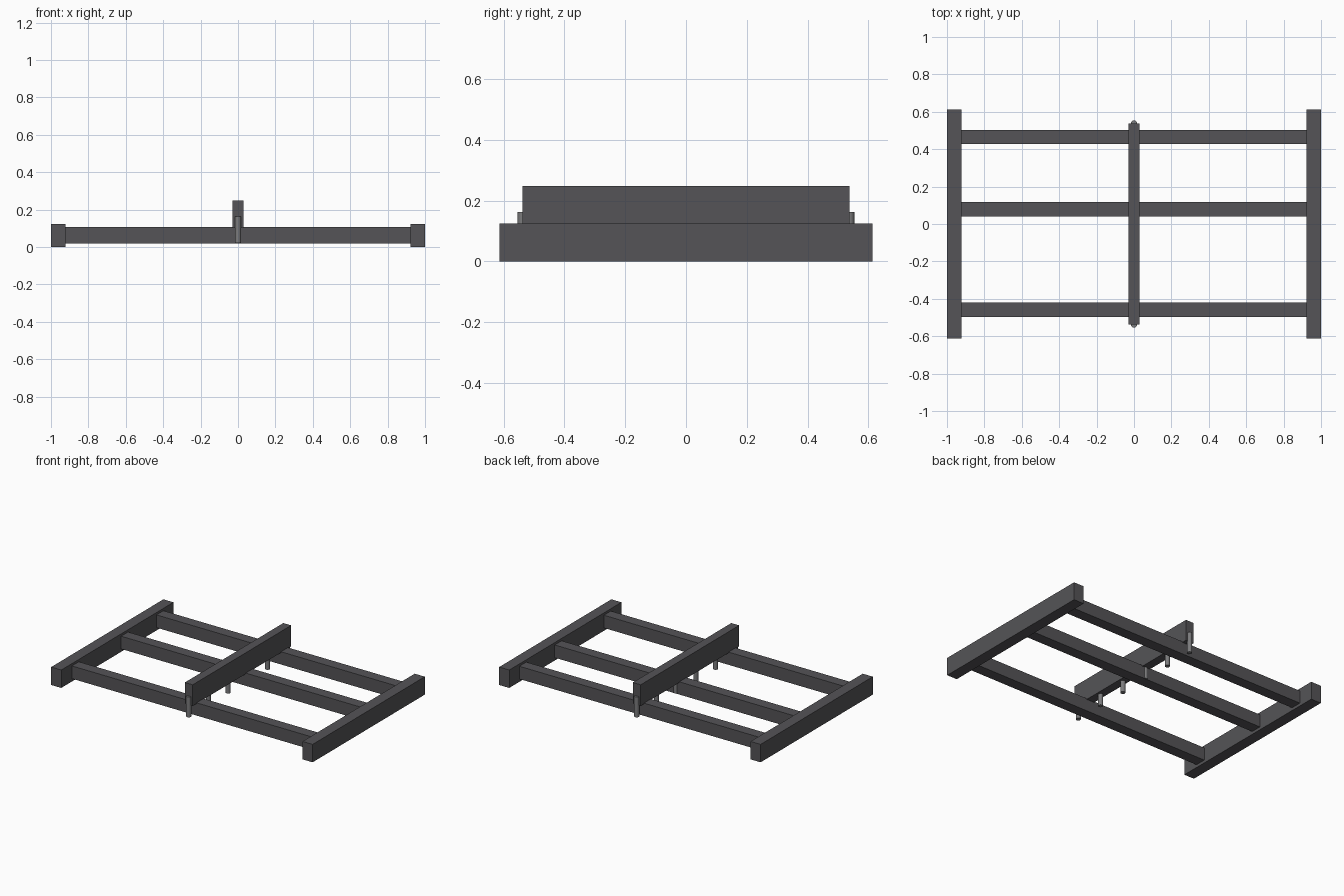
import bpy

if "Cube" in bpy.data.objects:
    bpy.data.objects.remove(bpy.data.objects["Cube"])


def material(name, rgb):
    m = bpy.data.materials.new(name)
    m.diffuse_color = (*rgb, 1)
    m.use_nodes = True
    m.node_tree.nodes["Principled BSDF"].inputs["Base Color"].default_value = m.diffuse_color
    return m


DARK = material("dark_grey_steel", (0.09, 0.088, 0.095))
LIGHT = material("mid_grey_steel", (0.2, 0.2, 0.205))


def box(name, x, y, z):
    """Box from (min, max) ranges along each axis."""
    bpy.ops.mesh.primitive_cube_add(
        size=1, location=[(a + b) / 2 for a, b in (x, y, z)])
    ob = bpy.context.object
    ob.name = name
    ob.scale = [b - a for a, b in (x, y, z)]
    bpy.ops.object.transform_apply(location=False, rotation=False, scale=True)
    ob.data.materials.append(DARK)
    return ob


# Side rails
box("left_side_rail", (-1, -0.923), (-0.613, 0.613), (0, 0.124))
box("right_side_rail", (0.923, 1), (-0.613, 0.613), (0, 0.124))

# Cross bars between the rails
for name, y in (("front", -0.459), ("middle", 0.079), ("back", 0.465)):
    box(name + "_cross_bar", (-0.923, 0.923), (y - 0.038, y + 0.038), (0.02, 0.108))

# Upright centre beam resting on the cross bars
box("centre_beam", (-0.03, 0.03), (-0.538, 0.538), (0.102, 0.248))

# Row of pins under the centre beam; the end ones stick out
for i in range(6):
    y = -0.538 + i * 0.2152
    bpy.ops.mesh.primitive_cylinder_add(
        vertices=16, radius=0.016, depth=0.14, location=(0, y, 0.092))
    pin = bpy.context.object
    pin.name = f"pin_{i + 1}"
    pin.data.materials.append(LIGHT)
    bpy.ops.object.shade_smooth_by_angle()
